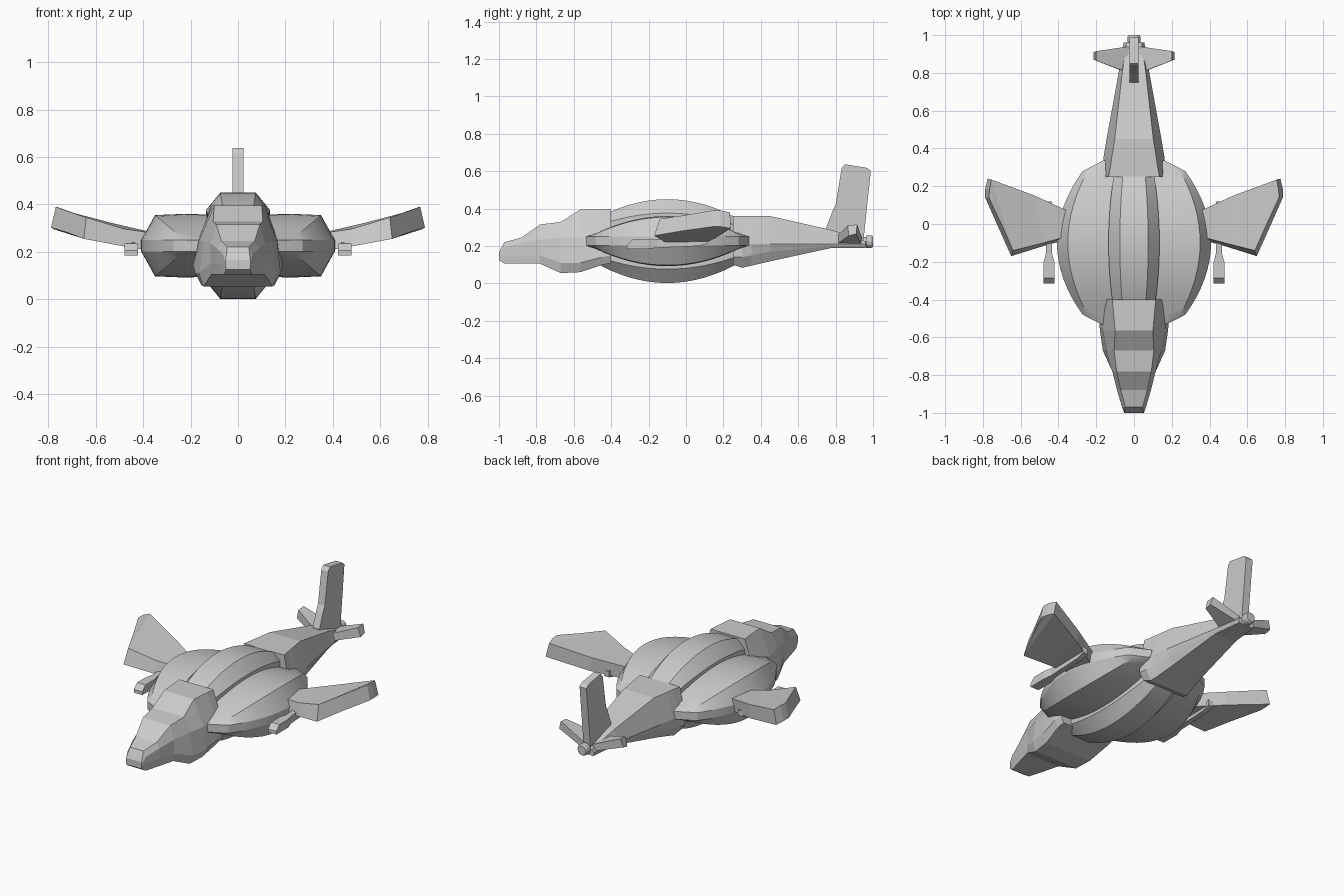
import bpy, bmesh, math
from mathutils import Vector

MZ = 0.226   # mid height of the hull
CY = -0.1    # middle of the hull along y


def finish(bm, name, smooth=None):
    bmesh.ops.recalc_face_normals(bm, faces=bm.faces)
    me = bpy.data.meshes.new(name)
    bm.to_mesh(me)
    bm.free()
    ob = bpy.data.objects.new(name, me)
    bpy.context.collection.objects.link(ob)
    if smooth:
        bpy.ops.object.select_all(action='DESELECT')
        ob.select_set(True)
        bpy.context.view_layer.objects.active = ob
        bpy.ops.object.shade_smooth_by_angle(angle=math.radians(smooth))
    return ob


def loft(name, rings, both=False, smooth=None):
    """Skin closed rings of points, with end caps; both adds the x mirror."""
    bm = bmesh.new()
    for s in ((1, -1) if both else (1,)):
        vs = [[bm.verts.new((s * x, y, z)) for x, y, z in r] for r in rings]
        n = len(vs[0])
        for a, b in zip(vs, vs[1:]):
            for i in range(n):
                j = (i + 1) % n
                bm.faces.new((a[i], a[j], b[j], b[i]))
        bm.faces.new(vs[0])
        bm.faces.new(vs[-1])
    return finish(bm, name, smooth)


def hull_section(y, top, tw, mid, mw, low, lw, bot, bw):
    h = [(tw, top), (mw, mid), (lw, low), (bw, bot)]
    return [(x, y, z) for x, z in h] + [(-x, y, z) for x, z in reversed(h)]


# nose and cockpit
nose = [
    (-0.40, .395, .115, .245, .165, .15, .185, .11, .17),
    (-0.45, .395, .11, .245, .17, .14, .19, .098, .17),
    (-0.565, .395, .10, .245, .165, .11, .18, .06, .155),
    (-0.67, .328, .105, .245, .145, .11, .165, .055, .145),
    (-0.78, .315, .092, .235, .115, .15, .115, .105, .112),
    (-0.88, .245, .07, .215, .09, .15, .09, .105, .085),
    (-0.97, .22, .045, .19, .062, .15, .063, .105, .06),
    (-1.00, .165, .052, .155, .053, .14, .052, .125, .05)]
loft("nose", [hull_section(*s) for s in nose])

# tail boom
tail = [
    (0.25, .36, .135, .21, .165, .14, .17, .10, .14),
    (0.30, .36, .125, .21, .165, .14, .165, .083, .13),
    (0.35, .36, .118, .21, .162, .15, .15, .095, .12),
    (0.45, .36, .102, .21, .145, .17, .13, .118, .105),
    (0.78, .285, .065, .21, .085, .20, .08, .19, .07),
    (0.96, .225, .04, .21, .055, .20, .053, .188, .05)]
loft("tail_boom", [hull_section(*s) for s in tail])

# raised middle band of the hull
rings = []
for i in range(17):
    d = -0.4 + 0.8 * i / 16
    k = 1 - 0.4 * (d / 0.35) ** 2
    w = 1 - 0.2 * (d / 0.35) ** 2
    h = [(.075, .224), (.135, .15), (.135, -.15), (.075, -.224)]
    ring = [(x * w, CY + d, MZ + z * k) for x, z in h]
    rings.append(ring + [(-x, y, z) for x, y, z in reversed(ring)])
loft("hull_band", rings, smooth=25)

# rounded side lobes with a flat rim
mid = [(.05, .13), (.23, .134), (.35, .129), (.408, .024)]
end = [(.05, .04), (.17, .042), (.245, .04), (.272, .024)]
tip = [(.04, .024), (.08, .024), (.13, .024), (.16, .024)]


def lobe_ring(h, y):
    r = [(x, y, MZ + z) for x, z in h]
    return r + [(x, y, MZ - z) for x, z in reversed(h)]


rings = [lobe_ring(tip, CY - .437)]
for i in range(17):
    u = -1 + i / 8
    sec = [(a + (c - a) * u * u, b + (e - b) * u * u)
           for (a, b), (c, e) in zip(mid, end)]
    rings.append(lobe_ring(sec, CY + .38 * u))
rings.append(lobe_ring(tip, CY + .437))
loft("hull_side_lobes", rings, both=True, smooth=25)

# wings: front top, rear top, rear bottom, front bottom per station
wing = [
    [(.33, -.06, .275), (.33, .06, .275), (.35, .06, .20), (.35, -.08, .20)],
    [(.48, -.10, .297), (.525, .15, .32), (.54, .155, .24), (.49, -.12, .225)],
    [(.64, -.14, .345), (.755, .235, .38), (.775, .24, .295), (.65, -.17, .255)],
    [(.70, -.005, .365), (.765, .185, .39), (.788, .185, .303), (.715, -.025, .28)],
    [(.768, .14, .39), (.768, .145, .39), (.788, .145, .303), (.788, .14, .303)]]
loft("wings", wing, both=True)

# guns below the wing roots
gun = [(-.315, .028, .185, .205), (-.285, .028, .185, .235), (-.20, .028, .185, .235),
       (-.155, .016, .19, .235), (.07, .016, .2, .25), (.12, .016, .215, .25)]
loft("wing_guns", [[(.45 - w, y, a), (.45 + w, y, a), (.45 + w, y, b), (.45 - w, y, b)]
                   for y, w, a, b in gun], both=True)

# upright tail fin
prof = [(.75, .27), (.75, .30), (.785, .39), (.80, .42), (.832, .615), (.85, .637),
        (.97, .617), (.988, .60), (.95, .24), (.95, .21)]
loft("tail_fin", [[(x, y, z) for y, z in prof] for x in (-.023, .023)])

# small raised tailplanes
plane = [
    [(.03, .80, .245), (.03, .94, .245), (.035, .94, .205), (.035, .80, .205)],
    [(.20, .865, .31), (.20, .915, .315), (.215, .91, .265), (.215, .87, .255)]]
loft("tailplanes", plane, both=True)

# exhaust at the tail tip
rings = []
for y, r in ((.93, .025), (.962, .025), (.962, .034), (.99, .034), (1.0, .028)):
    rings.append([(r * math.cos(a * math.pi / 6), y, .223 + r * math.sin(a * math.pi / 6))
                  for a in range(12)])
loft("exhaust", rings)
